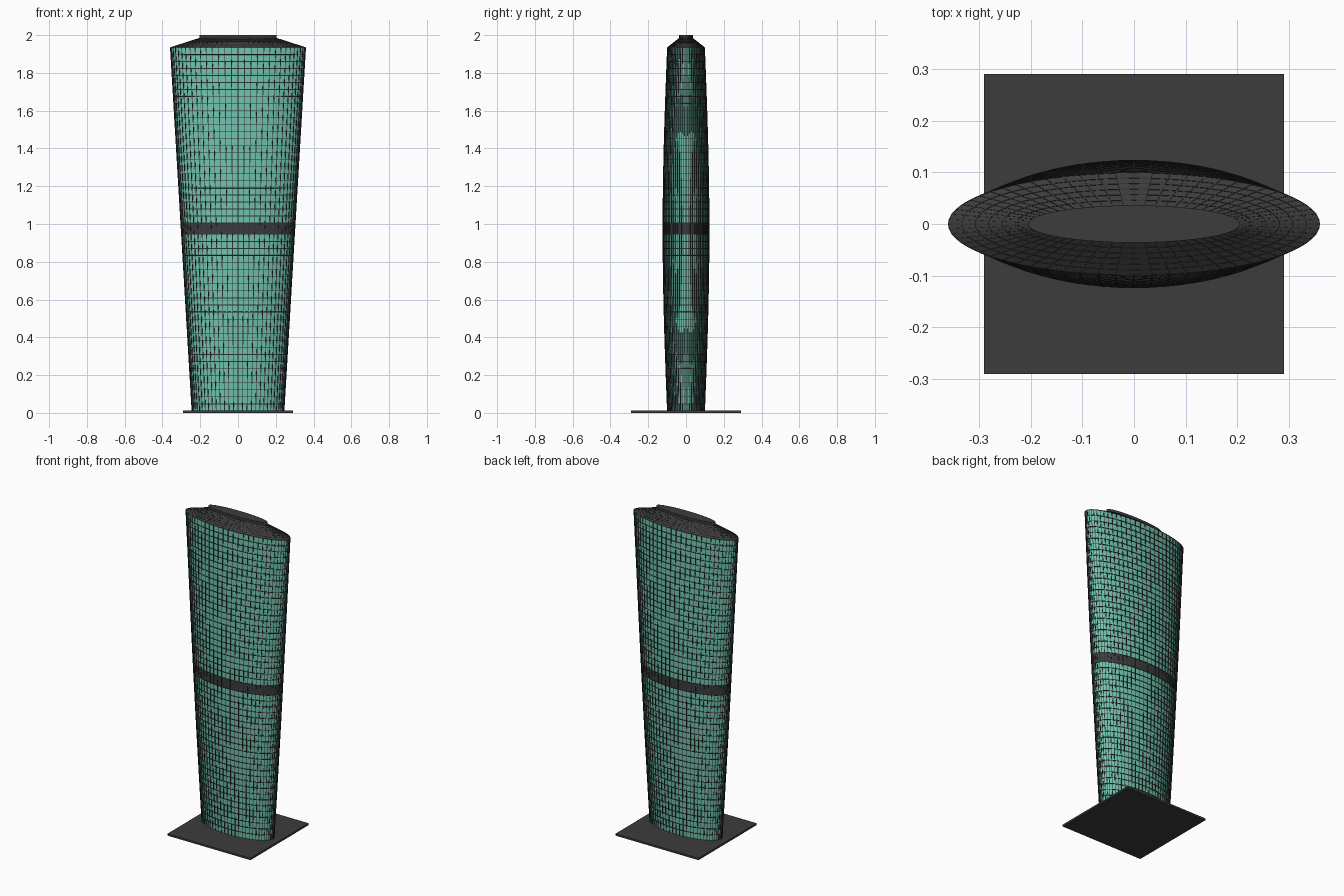
import bpy, bmesh, math

if "Cube" in bpy.data.objects:
    bpy.data.objects.remove(bpy.data.objects["Cube"])

SEG = 64


def material(name, col):
    m = bpy.data.materials.new(name)
    m.diffuse_color = (*col, 1)
    m.use_nodes = True
    m.node_tree.nodes["Principled BSDF"].inputs["Base Color"].default_value = m.diffuse_color
    return m


GLASS = material("teal_glass", (0.16, 0.54, 0.42))
FRAME = material("dark_frame", (0.03, 0.03, 0.03))
PLATE = material("dark_plate", (0.045, 0.045, 0.045))


def radii(z):
    # width grows steadily, depth bulges at mid height
    t = z / 1.935
    return 0.245 + 0.115 * t, 0.10 + 0.024 * math.sin(math.pi * t)


def loft(name, rings, mats, bar=0, depth=0, cap=False):
    """Skin elliptical rings (rx, ry, z); optionally recess every panel."""
    bm = bmesh.new()
    loops = []
    for rx, ry, z in rings:
        loops.append([bm.verts.new((rx * math.cos(2 * math.pi * i / SEG),
                                    ry * math.sin(2 * math.pi * i / SEG), z))
                      for i in range(SEG)])
    panels = []
    for a, b in zip(loops, loops[1:]):
        for i in range(SEG):
            j = (i + 1) % SEG
            panels.append(bm.faces.new((a[i], a[j], b[j], b[i])))
    if cap:
        bm.faces.new(loops[-1])
    bm.normal_update()
    if bar:
        # frame bars first, then push the panes back behind them
        bmesh.ops.inset_individual(bm, faces=panels, thickness=bar, depth=0)
        bmesh.ops.inset_individual(bm, faces=panels, thickness=0.0001, depth=-depth)
        for f in bm.faces:
            f.material_index = 0
        for f in panels:
            f.material_index = len(mats) - 1
    me = bpy.data.meshes.new(name)
    bm.to_mesh(me)
    bm.free()
    for m in mats:
        me.materials.append(m)
    ob = bpy.data.objects.new(name, me)
    bpy.context.collection.objects.link(ob)
    return ob


def storeys(z0, z1, n):
    zs = [z0 + (z1 - z0) * k / n for k in range(n + 1)]
    return [(*radii(z), z) for z in zs]


# glazed shaft, lower and upper halves
loft("lower_facade", storeys(0.01, 0.945, 25), [FRAME, GLASS], 0.0024, 0.003)
loft("upper_facade", storeys(1.005, 1.935, 25), [FRAME, GLASS], 0.0024, 0.003)

# dark mechanical floor belt
loft("belt", storeys(0.945, 1.005, 1), [FRAME, PLATE], 0.0018, 0.002)

# sloping panelled roof
roof = []
for k in range(7):
    t = k / 6
    roof.append((0.36 - 0.155 * t, 0.10 - 0.064 * t, 1.935 + 0.05 * t))
loft("roof", roof, [FRAME, PLATE], 0.0012, 0.001)

# raised crown on the roof
loft("crown", [(0.205, 0.036, 1.983), (0.205, 0.036, 2.0)], [PLATE], cap=True)

# square base plate
bpy.ops.mesh.primitive_cube_add(size=1, location=(0, 0, 0.006))
base = bpy.context.object
base.name = "base_plate"
base.scale = (0.58, 0.58, 0.012)
base.data.materials.append(PLATE)
